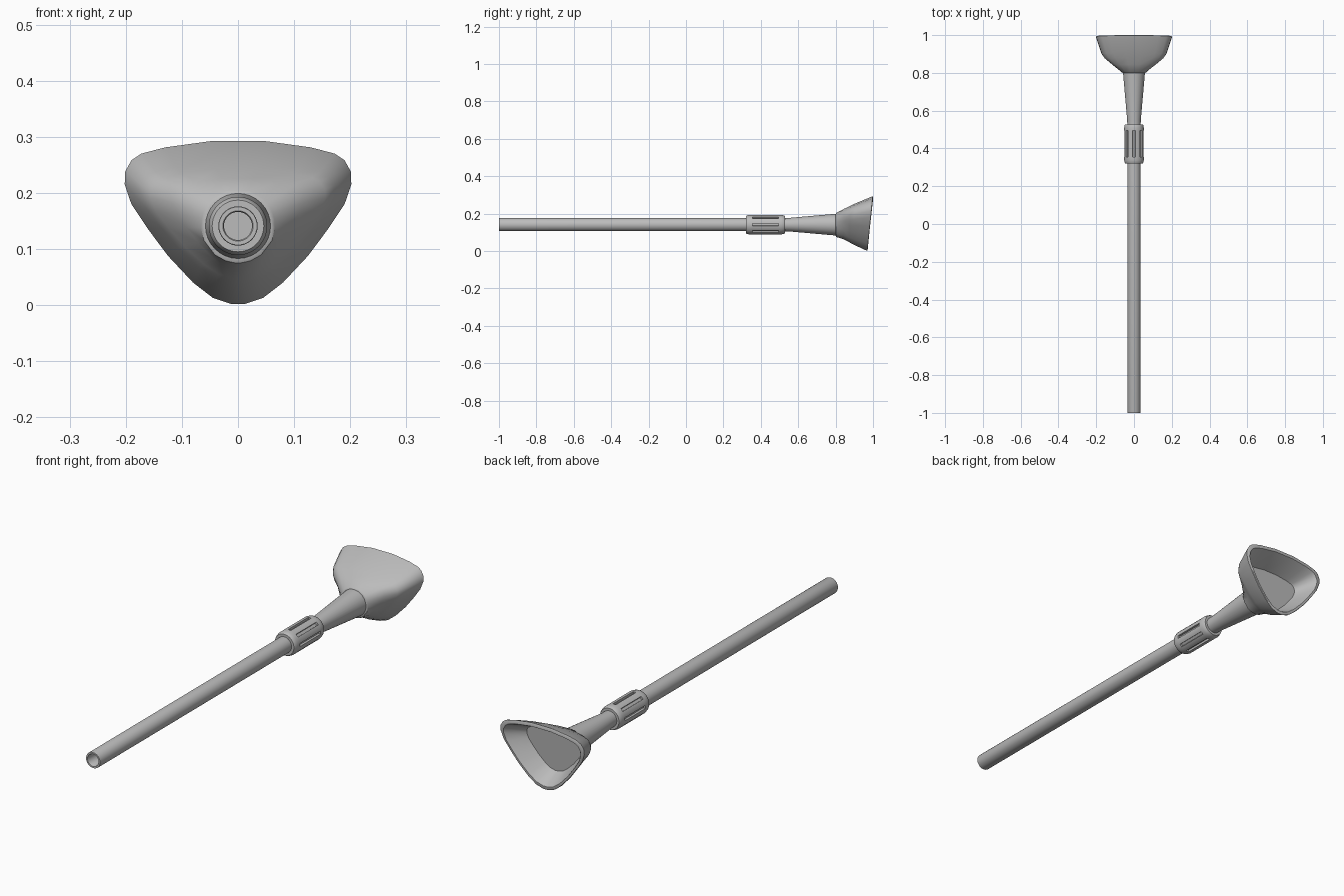
import bpy, bmesh, math

if "Cube" in bpy.data.objects:
    bpy.data.objects.remove(bpy.data.objects["Cube"])

AXIS_Z = 0.141

grey = bpy.data.materials.new("grey_metal")
grey.diffuse_color = (0.5, 0.5, 0.5, 1)
grey.use_nodes = True
grey.node_tree.nodes["Principled BSDF"].inputs["Base Color"].default_value = grey.diffuse_color


def finish(bm, name, angle=35):
    """Turn a bmesh into a smooth-by-angle object."""
    bmesh.ops.recalc_face_normals(bm, faces=bm.faces[:])
    me = bpy.data.meshes.new(name)
    bm.to_mesh(me)
    bm.free()
    me.materials.append(grey)
    ob = bpy.data.objects.new(name, me)
    bpy.context.collection.objects.link(ob)
    bpy.ops.object.select_all(action='DESELECT')
    ob.select_set(True)
    bpy.context.view_layer.objects.active = ob
    bpy.ops.object.shade_smooth_by_angle(angle=math.radians(angle))
    return ob


def loft(bm, sections):
    """Bridge closed point loops and cap both ends; returns side faces by band."""
    rings = [[bm.verts.new(p) for p in s] for s in sections]
    n = len(rings[0])
    bands = []
    for a, b in zip(rings, rings[1:]):
        bands.append([bm.faces.new((a[i], a[(i + 1) % n], b[(i + 1) % n], b[i]))
                      for i in range(n)])
    bm.faces.new(rings[0])
    bm.faces.new(rings[-1])
    return bands


def circle(y, r, n):
    return [(r * math.cos(2 * math.pi * i / n), y,
             AXIS_Z + r * math.sin(2 * math.pi * i / n)) for i in range(n)]


def lathe(name, profile, n=32):
    bm = bmesh.new()
    loft(bm, [circle(y, r, n) for y, r in profile])
    return finish(bm, name)


# Long tube with a recessed open end
lathe("tube", [(-0.92, 0.025), (-0.997, 0.025), (-1.0, 0.027), (-1.0, 0.034),
               (-0.997, 0.035), (0.34, 0.035)])

# Tapered neck between the grip collar and the horn
lathe("neck", [(0.50, 0.035), (0.55, 0.036), (0.80, 0.058), (0.82, 0.059)])

# Grip collar with eight sunken slots
bm = bmesh.new()
N = 48
bands = loft(bm, [circle(y, r, N) for y, r in (
    (0.320, 0.036), (0.320, 0.046), (0.325, 0.049), (0.337, 0.052), (0.355, 0.052),
    (0.495, 0.052), (0.510, 0.052), (0.523, 0.049), (0.528, 0.046), (0.528, 0.036))])
for k in range(8):
    slot = [bands[4][(k * 6 + j) % N] for j in (-1, 0)]
    res = bmesh.ops.extrude_face_region(bm, geom=slot)
    bmesh.ops.delete(bm, geom=slot, context='FACES_ONLY')
    for v in res["geom"]:
        if isinstance(v, bmesh.types.BMVert):
            s = 1 - 0.009 / math.hypot(v.co.x, v.co.z - AXIS_Z)
            v.co.x *= s
            v.co.z = AXIS_Z + (v.co.z - AXIS_Z) * s
finish(bm, "grip_collar")

# Rounded triangular horn, hollow at the back
half = [(0.05, 0.292), (0.13, 0.281), (0.172, 0.270), (0.19, 0.258), (0.201, 0.238),
        (0.202, 0.215), (0.19, 0.180), (0.16, 0.135), (0.125, 0.088), (0.08, 0.040),
        (0.045, 0.013), (0.012, 0.002)]
outline = half + [(-x, z) for x, z in reversed(half)]


def horn_section(y, sx, sz, tilt):
    """Outline scaled about the axis; tilt pulls the lower side forward."""
    pts = []
    for x, z in outline:
        px, pz = x * sx, AXIS_Z + (z - AXIS_Z) * sz
        pts.append((px, y - tilt * (0.292 - z), pz))
    return pts


def horn_base(y, r):
    pts = []
    for x, z in outline:
        d = math.hypot(x, z - AXIS_Z)
        pts.append((x / d * r, y, AXIS_Z + (z - AXIS_Z) / d * r))
    return pts


bm = bmesh.new()
loft(bm, [horn_base(0.80, 0.060), horn_base(0.803, 0.066),
          horn_section(0.845, 0.57, 0.56, 0.01),
          horn_section(0.880, 0.77, 0.67, 0.03),
          horn_section(0.905, 0.85, 0.75, 0.05),
          horn_section(0.992, 0.99, 0.99, 0.10),
          horn_section(0.998, 1.0, 1.0, 0.10),
          horn_section(1.0, 0.985, 0.98, 0.10),
          horn_section(1.0, 0.92, 0.90, 0.10),
          horn_section(0.995, 0.90, 0.88, 0.10),
          horn_section(0.905, 0.68, 0.62, 0.04)])
finish(bm, "horn", 40)
